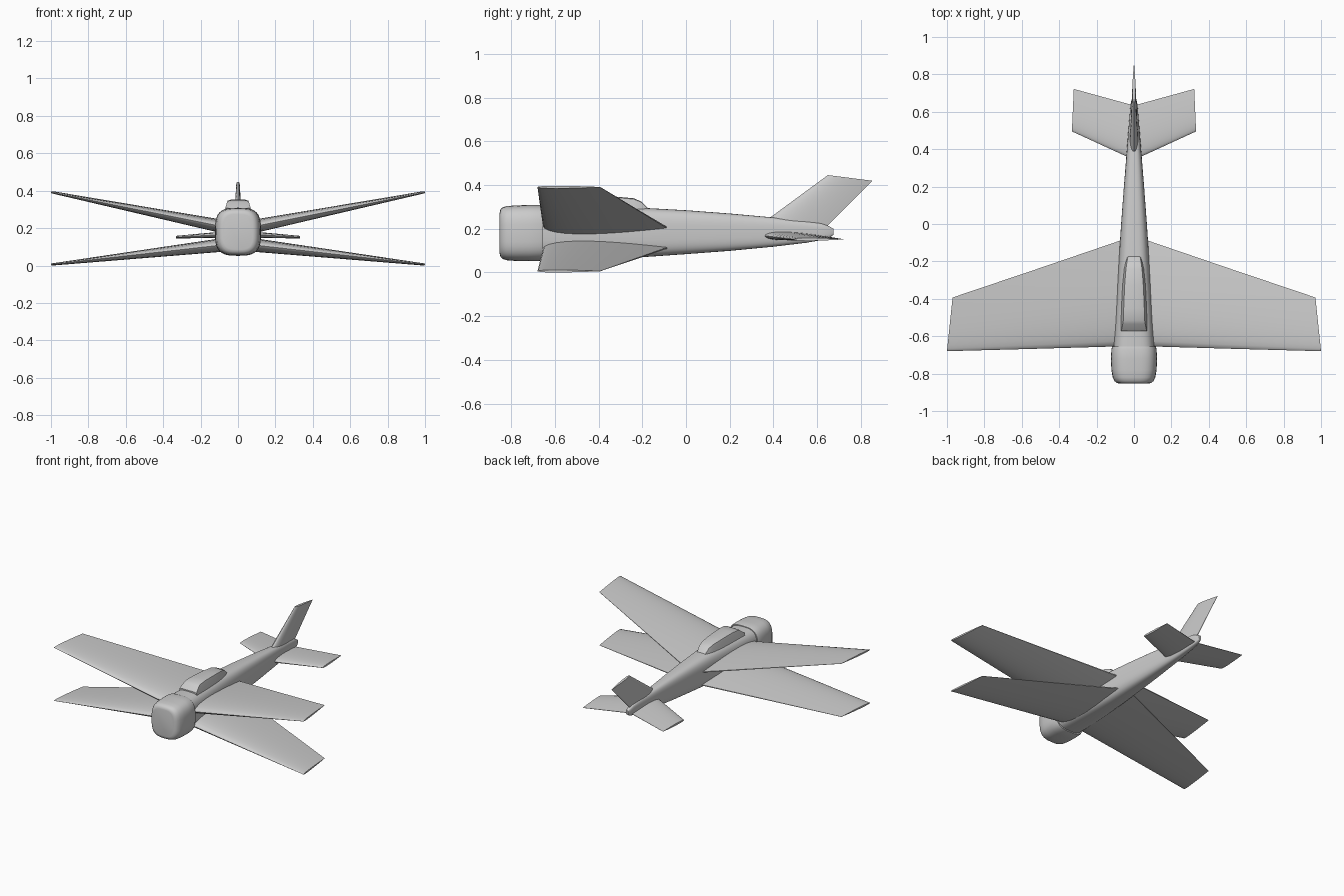
import bpy, bmesh, math
from mathutils import Vector

if "Cube" in bpy.data.objects:
    bpy.data.objects.remove(bpy.data.objects["Cube"])

grey = bpy.data.materials.new("plain_grey")
grey.diffuse_color = (0.6, 0.6, 0.6, 1)
grey.use_nodes = True
grey.node_tree.nodes["Principled BSDF"].inputs["Base Color"].default_value = grey.diffuse_color


def loft(name, rings, mirror=False, angle=35):
    """Skin closed rings of points and cap both ends."""
    bm = bmesh.new()
    rows = [[bm.verts.new(p) for p in r] for r in rings]
    n = len(rows[0])
    for a, b in zip(rows, rows[1:]):
        for i in range(n):
            j = (i + 1) % n
            bm.faces.new((a[i], a[j], b[j], b[i]))
    bm.faces.new(rows[0])
    bm.faces.new(rows[-1])
    bmesh.ops.recalc_face_normals(bm, faces=bm.faces)
    me = bpy.data.meshes.new(name)
    bm.to_mesh(me)
    bm.free()
    me.materials.append(grey)
    me.shade_smooth()
    me.set_sharp_from_angle(angle=math.radians(angle))
    ob = bpy.data.objects.new(name, me)
    bpy.context.collection.objects.link(ob)
    if mirror:
        ob.modifiers.new("mirror", 'MIRROR').use_mirror_merge = False
    return ob


def body_ring(y, half_w, z0, z1, power=3.2, n=40):
    """Rounded-box cross-section across the body."""
    pts = []
    for i in range(n):
        a = 2 * math.pi * i / n
        c, s = math.cos(a), math.sin(a)
        x = math.copysign(abs(c) ** (2 / power), c) * half_w
        z = math.copysign(abs(s) ** (2 / power), s) * (z1 - z0) / 2
        pts.append((x, y, (z0 + z1) / 2 + z))
    return pts


def foil_ring(lead, trail, half_t, axis, n=14):
    """Airfoil section between a leading and a trailing point."""
    lead, trail, axis = Vector(lead), Vector(trail), Vector(axis)

    def t(u):
        return 2.97 * math.sqrt(u) - 1.26 * u - 3.516 * u**2 + 2.843 * u**3 - 0.95 * u**4
    us = [(1 - math.cos(math.pi * i / n)) / 2 for i in range(n + 1)]
    up = [lead.lerp(trail, u) + axis * half_t * t(u) for u in us]
    down = [lead.lerp(trail, u) - axis * half_t * t(u) for u in us[1:]]
    return up + down[::-1]


# fuselage, tapering to the tail
loft("fuselage", [body_ring(*s) for s in (
    (-0.70, 0.112, 0.065, 0.300), (-0.45, 0.098, 0.064, 0.300),
    (-0.20, 0.082, 0.070, 0.296), (0.00, 0.069, 0.084, 0.285),
    (0.20, 0.054, 0.099, 0.270), (0.40, 0.038, 0.118, 0.252),
    (0.55, 0.026, 0.136, 0.236), (0.62, 0.020, 0.148, 0.225),
    (0.655, 0.016, 0.158, 0.212), (0.675, 0.009, 0.172, 0.200))])

# engine cowling with a rounded nose
loft("engine_cowling", [body_ring(*s) for s in (
    (-0.853, 0.080, 0.085, 0.275), (-0.850, 0.092, 0.072, 0.288),
    (-0.840, 0.104, 0.062, 0.298), (-0.820, 0.114, 0.056, 0.304),
    (-0.780, 0.121, 0.053, 0.307), (-0.720, 0.123, 0.052, 0.309),
    (-0.670, 0.121, 0.053, 0.309), (-0.655, 0.117, 0.057, 0.305))])


# canopy: trapezoid section with softened top corners
def canopy_ring(y, base, top, z):
    b = 0.26
    m = 0.25 * base + 0.75 * top
    half = [(base, b), (m, b + (z - b) * 0.80), (top, b + (z - b) * 0.95), (top * 0.7, z)]
    return [(x, y, h) for x, h in half] + [(-x, y, h) for x, h in half[::-1]]


loft("canopy", [canopy_ring(*s) for s in (
    (-0.572, 0.074, 0.068, 0.308), (-0.535, 0.074, 0.060, 0.338),
    (-0.515, 0.074, 0.057, 0.348), (-0.45, 0.072, 0.055, 0.352),
    (-0.33, 0.066, 0.050, 0.348), (-0.24, 0.057, 0.043, 0.340),
    (-0.205, 0.050, 0.038, 0.325), (-0.17, 0.040, 0.032, 0.290))])

# crossed wings: upper pair rises, lower pair drops
for name, z_in, z_out in (("upper_wing", 0.200, 0.391), ("lower_wing", 0.115, 0.006)):
    z_mid = (z_in + z_out) / 2
    loft(name, [
        foil_ring((0.04, -0.653, z_in), (0.04, -0.077, z_in), 0.038, (0, 0, 1)),
        foil_ring((0.52, -0.667, z_mid), (0.505, -0.236, z_mid), 0.022, (0, 0, 1)),
        foil_ring((1.0, -0.680, z_out), (0.97, -0.393, z_out), 0.006, (0, 0, 1))], mirror=True)

# tailplane
loft("tailplane", [
    foil_ring((0.005, 0.345, 0.170), (0.005, 0.635, 0.165), 0.020, (0, 0, 1)),
    foil_ring((0.332, 0.495, 0.152), (0.322, 0.722, 0.152), 0.007, (0, 0, 1))], mirror=True)

# tail fin
loft("tail_fin", [
    foil_ring((0, 0.315, 0.200), (0, 0.630, 0.195), 0.024, (1, 0, 0)),
    foil_ring((0, 0.650, 0.446), (0, 0.853, 0.420), 0.009, (1, 0, 0))])
